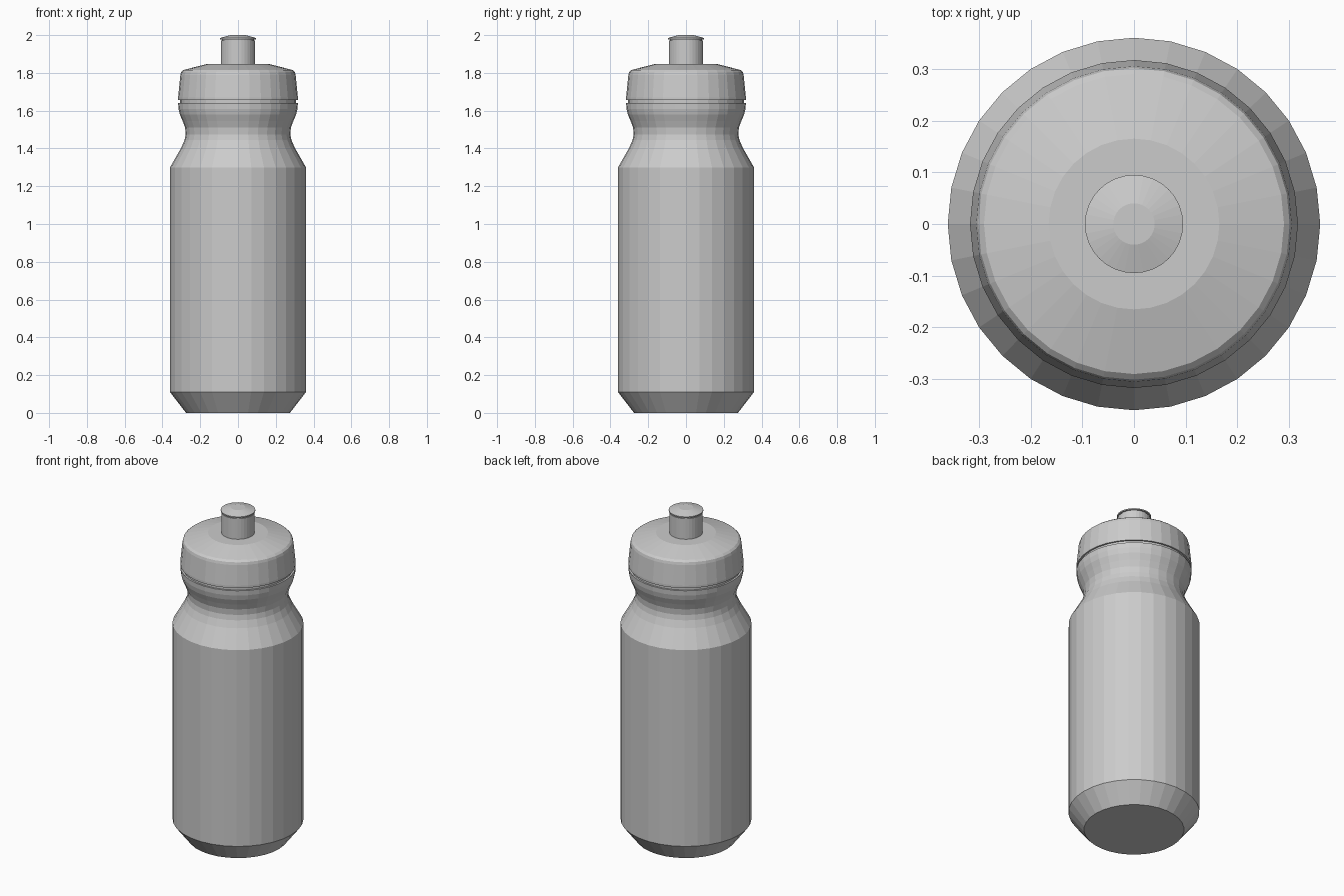
import bpy, bmesh, math

if "Cube" in bpy.data.objects:
    bpy.data.objects.remove(bpy.data.objects["Cube"])

SIDES = 32


def lathe(name, profile):
    """Revolve (radius, height) points into a closed, flat-faced solid."""
    bm = bmesh.new()
    rings = []
    for r, z in profile:
        rings.append([bm.verts.new((r * math.cos(2 * math.pi * i / SIDES),
                                    r * math.sin(2 * math.pi * i / SIDES), z))
                      for i in range(SIDES)])
    for low, high in zip(rings, rings[1:]):
        for i in range(SIDES):
            j = (i + 1) % SIDES
            bm.faces.new((low[i], low[j], high[j], high[i]))
    bm.faces.new(rings[0][::-1])
    bm.faces.new(rings[-1])
    mesh = bpy.data.meshes.new(name)
    bm.to_mesh(mesh)
    bm.free()
    obj = bpy.data.objects.new(name, mesh)
    bpy.context.collection.objects.link(obj)
    return obj


# Bottle with chamfered base, shoulder, pinched neck and rim
lathe("bottle_body", [
    (0.275, 0.0), (0.36, 0.11), (0.36, 1.30), (0.30, 1.405),
    (0.283, 1.445), (0.277, 1.475), (0.28, 1.51), (0.293, 1.545),
    (0.308, 1.58), (0.315, 1.61), (0.317, 1.64)])

# Recessed collar showing in the gap under the lid
lathe("lid_collar", [(0.307, 1.635), (0.307, 1.662)])

# Lid with rounded shoulder and shallow domed top
lathe("lid", [
    (0.317, 1.656), (0.317, 1.67), (0.305, 1.79), (0.301, 1.805),
    (0.29, 1.815), (0.165, 1.847)])

# Pull spout: stem, thin groove and bevelled cap
lathe("spout_stem", [(0.091, 1.84), (0.091, 1.972)])
lathe("spout_groove", [(0.086, 1.97), (0.086, 1.982)])
lathe("spout_cap", [(0.095, 1.978), (0.095, 1.985), (0.04, 2.0)])
